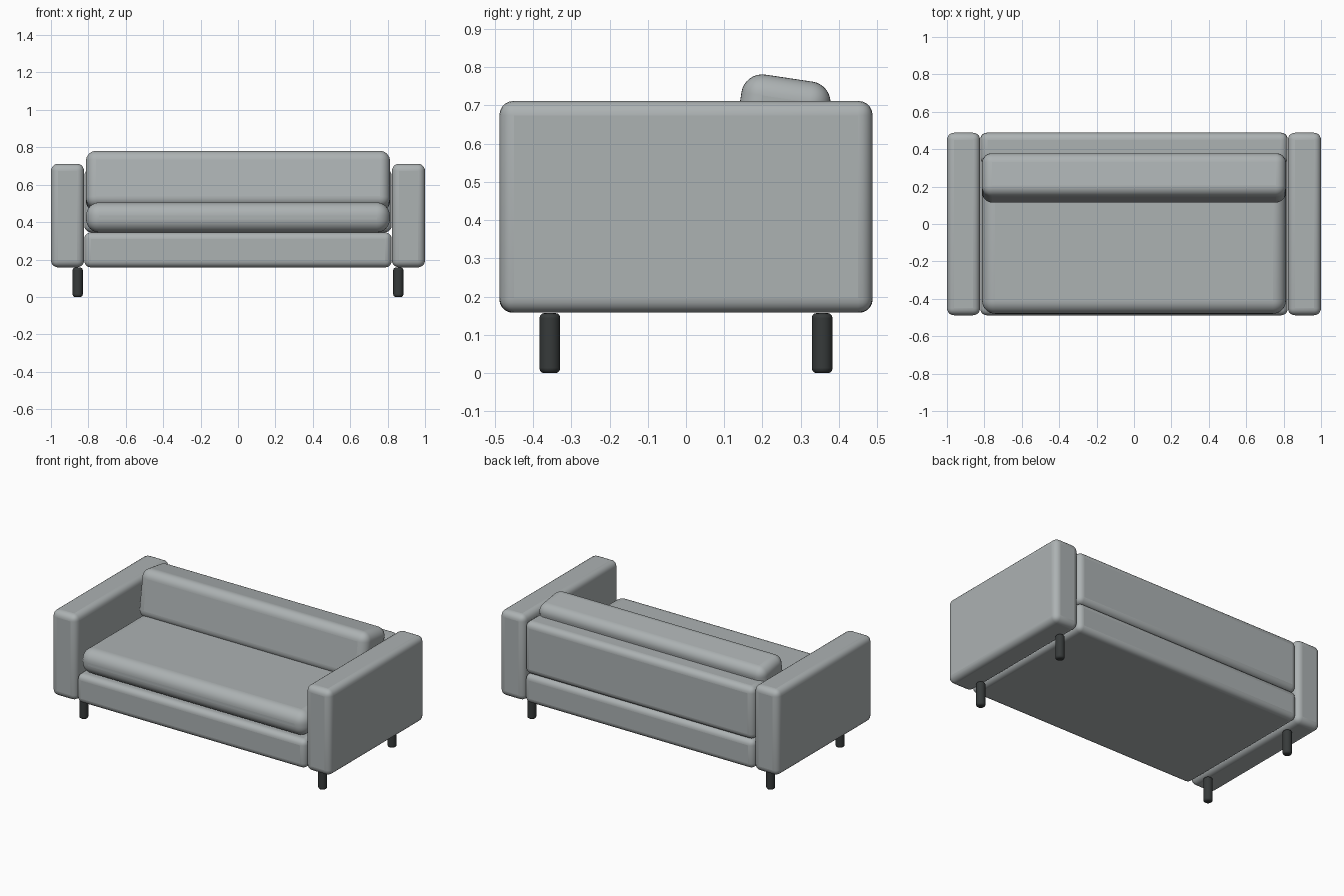
import bpy, math

if "Cube" in bpy.data.objects:
    bpy.data.objects.remove(bpy.data.objects["Cube"])


def material(name, color):
    mat = bpy.data.materials.new(name)
    mat.diffuse_color = (*color, 1)
    mat.use_nodes = True
    mat.node_tree.nodes["Principled BSDF"].inputs["Base Color"].default_value = mat.diffuse_color
    return mat


fabric = material("grey_fabric", (0.415, 0.445, 0.45))
dark = material("dark_leg", (0.038, 0.043, 0.043))


def finish(obj, mat, radius, segments):
    """Round the edges, colour and shade smoothly."""
    obj.data.materials.append(mat)
    bev = obj.modifiers.new("Rounding", 'BEVEL')
    bev.width = radius
    bev.segments = segments
    bev.limit_method = 'ANGLE'
    bev.angle_limit = math.radians(40)
    bpy.ops.object.shade_smooth_by_angle(angle=math.radians(40))


def block(name, x, y, z, radius, segments=5):
    """Rounded box given as (min, max) ranges."""
    loc = [(r[0] + r[1]) / 2 for r in (x, y, z)]
    bpy.ops.mesh.primitive_cube_add(size=1, location=loc)
    obj = bpy.context.object
    obj.name = name
    obj.scale = [r[1] - r[0] for r in (x, y, z)]
    bpy.ops.object.transform_apply(location=False, rotation=False, scale=True)
    finish(obj, fabric, radius, segments)
    return obj


# Base frame, backrest and seat cushion
block("base", (-0.822, 0.822), (-0.488, 0.488), (0.158, 0.345), 0.035)
block("backrest", (-0.822, 0.822), (0.32, 0.488), (0.345, 0.685), 0.038)
block("seat_cushion", (-0.812, 0.812), (-0.48, 0.325), (0.345, 0.505), 0.07, 8)

# Back cushion, leaning backwards
cushion = block("back_cushion", (-0.813, 0.813), (0.129, 0.364), (0.465, 0.773), 0.055, 8)
cushion.rotation_euler.x = math.radians(-8.5)

for side, sx in (("left", -1), ("right", 1)):
    # Armrests
    block(side + "_arm", sorted((sx * 0.823, sx * 1.0)), (-0.488, 0.488), (0.158, 0.712), 0.038)
    for end, sy in (("front", -1), ("back", 1)):
        # Round legs
        bpy.ops.mesh.primitive_cylinder_add(vertices=24, radius=0.027, depth=0.157,
                                            location=(sx * 0.857, sy * 0.356, 0.0785))
        leg = bpy.context.object
        leg.name = f"{end}_{side}_leg"
        finish(leg, dark, 0.012, 3)
